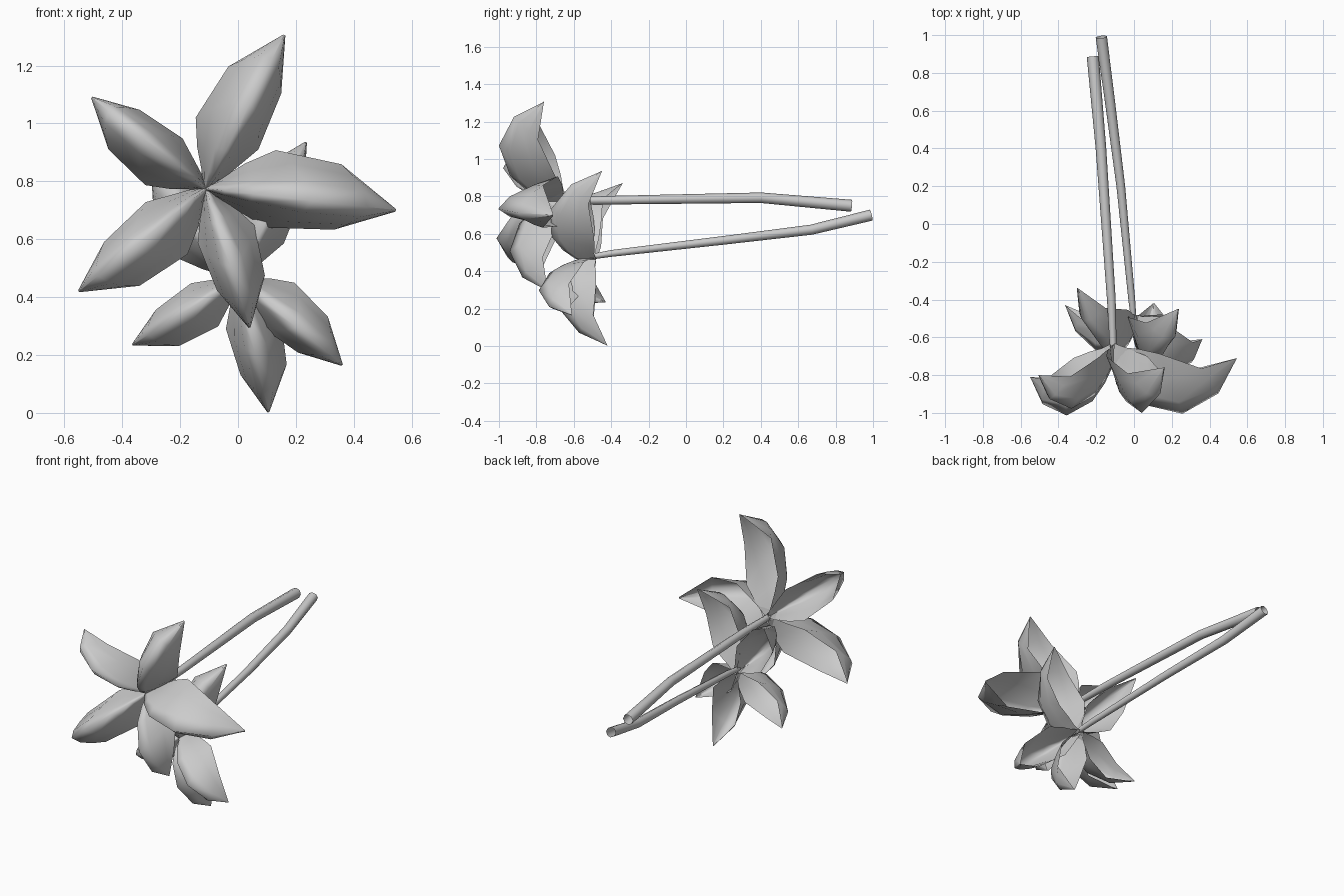
import bpy
import math

if "Cube" in bpy.data.objects:
    bpy.data.objects.remove(bpy.data.objects["Cube"])

# Rows along a petal: t at edge, t at ridge, ccw width, cw width, edge depth, ridge depth
ROWS = [
    (0.00, 0.00, 0.012, 0.012, 0.00, 0.12),
    (0.09, 0.10, 0.045, 0.035, 0.015, 0.20),
    (0.19, 0.25, 0.090, 0.060, 0.015, 0.27),
    (0.34, 0.56, 0.140, 0.097, 0.025, 0.29),
    (0.69, 0.85, 0.120, 0.080, 0.07, 0.175),
    (1.00, 1.00, 0.004, 0.004, 0.00, 0.00),
]
COLS = [-1, -0.75, -0.4, 0, 0.4, 0.75, 1]


def petal(name, base, tip):
    """Cupped petal, convex towards the front, from base to tip."""
    dx, dz = tip[0] - base[0], tip[2] - base[2]
    length = math.hypot(dx, dz)
    ux, uz = dx / length, dz / length
    k = length / 0.58
    verts, faces = [], []
    for te, tr, wp, wn, de, dr in ROWS:
        for s in COLS:
            b = 1 - abs(s) ** 1.8
            t = te + (tr - te) * b
            w = s * (wp if s > 0 else wn) * k
            y = base[1] + (tip[1] - base[1]) * t - (de + (dr - de) * b) * k
            verts.append((base[0] + ux * t * length - uz * w, y,
                          base[2] + uz * t * length + ux * w))
    n = len(COLS)
    for i in range(len(ROWS) - 1):
        for j in range(n - 1):
            a = i * n + j
            faces.append((a, a + 1, a + n + 1, a + n))
    me = bpy.data.meshes.new(name)
    me.from_pydata(verts, [], faces)
    me.polygons.foreach_set("use_smooth", [True] * len(me.polygons))
    bpy.context.collection.objects.link(bpy.data.objects.new(name, me))


def stem(name, pts):
    """Tapered open tube along points (x, y, z, radius)."""
    cu = bpy.data.curves.new(name, 'CURVE')
    cu.dimensions = '3D'
    cu.bevel_depth = 1.0
    cu.bevel_resolution = 2
    sp = cu.splines.new('POLY')
    sp.points.add(len(pts) - 1)
    for p, (x, y, z, r) in zip(sp.points, pts):
        p.co = (x, y, z, 1)
        p.radius = r
    sp.use_smooth = True
    bpy.context.collection.objects.link(bpy.data.objects.new(name, cu))


# Large front flower
big_base = (-0.11, -0.63, 0.775)
big_tips = [(0.16, -0.76, 1.305), (0.545, -0.71, 0.70), (0.04, -0.74, 0.295),
            (-0.55, -0.81, 0.42), (-0.505, -0.80, 1.09)]
for i, tip in enumerate(big_tips):
    petal(f"large_flower_petal_{i + 1}", big_base, tip)

# Small lower flower
small_base = (0.0, -0.48, 0.465)
small_tips = [(0.36, -0.61, 0.165), (0.105, -0.42, 0.002), (-0.365, -0.43, 0.235),
              (0.235, -0.45, 0.935), (-0.30, -0.34, 0.87)]
for i, tip in enumerate(small_tips):
    petal(f"small_flower_petal_{i + 1}", small_base, tip)

# Stems running to the back
stem("large_flower_stem", [(-0.11, -0.66, 0.775, 0.018), (-0.12, -0.4, 0.78, 0.023),
                           (-0.175, 0.4, 0.793, 0.028), (-0.218, 0.885, 0.75, 0.032)])
stem("small_flower_stem", [(0.0, -0.52, 0.475, 0.014), (-0.012, -0.4, 0.495, 0.018),
                           (-0.07, 0.2, 0.565, 0.023), (-0.13, 0.67, 0.622, 0.027),
                           (-0.173, 0.99, 0.70, 0.03)])
